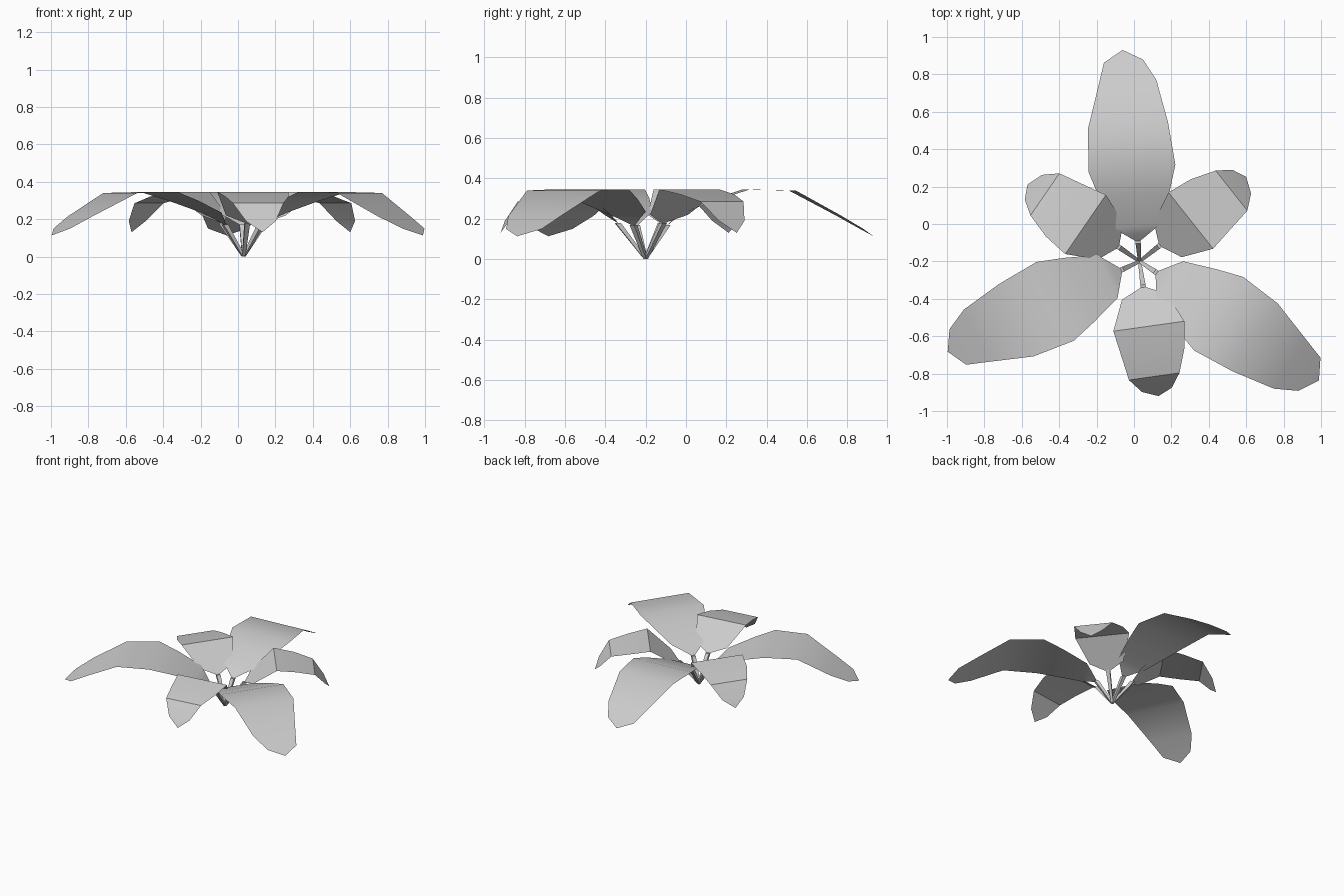
import bpy
import bmesh
from math import radians
from mathutils import Matrix, Vector

if "Cube" in bpy.data.objects:
    bpy.data.objects.remove(bpy.data.objects["Cube"], do_unlink=True)

# One flat grey for the whole plant
grey = bpy.data.materials.new("leaf_grey")
grey.use_nodes = True
color = (0.6, 0.6, 0.6, 1)
grey.diffuse_color = color
grey.node_tree.nodes["Principled BSDF"].inputs["Base Color"].default_value = color

ROOT = Vector((0.03, -0.2, 0))

# Blade cross rows: distance from root, height, left half width, right half width
LONG_BLADE = [
    (0.11, 0.17, 0.013, 0.013),
    (0.15, 0.205, 0.07, 0.07),
    (0.19, 0.235, 0.127, 0.127),
    (0.36, 0.3, 0.19, 0.19),
    (0.50, 0.345, 0.234, 0.232),
    (0.73, 0.34, 0.218, 0.211),
    (0.96, 0.215, 0.142, 0.167),
    (1.074, 0.15, 0.105, 0.105),
    (1.134, 0.113, 0, 0),
]
SHORT_BLADE = [
    (0.14, 0.18, 0.013, 0.013),
    (0.19, 0.22, 0.118, 0.122),
    (0.35, 0.345, 0.193, 0.191),
    (0.489, 0.32, 0.174, 0.167),
    (0.62, 0.285, 0.128, 0.145),
    (0.693, 0.19, 0.076, 0.085),
    (0.727, 0.13, 0, 0),
]


def finish(bm, name, angle, scale=1.0, smooth=False):
    """Turn a bmesh into a placed object around the root."""
    turn = Matrix.Rotation(radians(angle), 4, "Z")
    size = Matrix.Diagonal((scale, scale, 1, 1))
    bm.transform(Matrix.Translation(ROOT) @ turn @ size)
    mesh = bpy.data.meshes.new(name)
    bm.to_mesh(mesh)
    bm.free()
    mesh.materials.append(grey)
    obj = bpy.data.objects.new(name, mesh)
    bpy.context.collection.objects.link(obj)
    if smooth:
        bpy.ops.object.select_all(action="DESELECT")
        obj.select_set(True)
        bpy.context.view_layer.objects.active = obj
        bpy.ops.object.shade_smooth_by_angle(angle=radians(32))


def blade(name, rows, angle, scale):
    """Thin bent sheet made of rows that narrow to one tip point."""
    bm = bmesh.new()
    previous = None
    for u, z, left, right in rows:
        if left:
            row = [bm.verts.new((u, -right, z)), bm.verts.new((u, left, z))]
        else:
            row = [bm.verts.new((u, 0, z))]
        if previous:
            bm.faces.new([previous[0]] + row + [previous[1]])
        previous = row
    finish(bm, name, angle, scale, smooth=True)


def stem(name, top, angle):
    """Four-sided stalk leaning from the root to the blade base."""
    bm = bmesh.new()
    rings = []
    for u, z, half in ((0, 0, 0.008), (top[0], top[1], 0.014)):
        corners = ((-half, -half), (half, -half), (half, half), (-half, half))
        rings.append([bm.verts.new((u + x, y, z)) for x, y in corners])
    low, high = rings
    bm.faces.new(low[::-1])
    bm.faces.new(high)
    for i in range(4):
        j = (i + 1) % 4
        bm.faces.new((low[i], low[j], high[j], high[i]))
    finish(bm, name, angle)


# Three long outer leaves and three short inner leaves
for name, rows, angle, scale in (
    ("long_back", LONG_BLADE, 94.6, 1.0),
    ("long_right", LONG_BLADE, 205.2, 1.0),
    ("long_left", LONG_BLADE, -33.6, 1.015),
    ("short_front", SHORT_BLADE, -82, 1.0),
    ("short_left", SHORT_BLADE, 38.4, 1.0),
    ("short_right", SHORT_BLADE, 145.5, 1.0),
):
    blade(name + "_leaf", rows, angle, scale)
    stem(name + "_stem", rows[0], angle)
